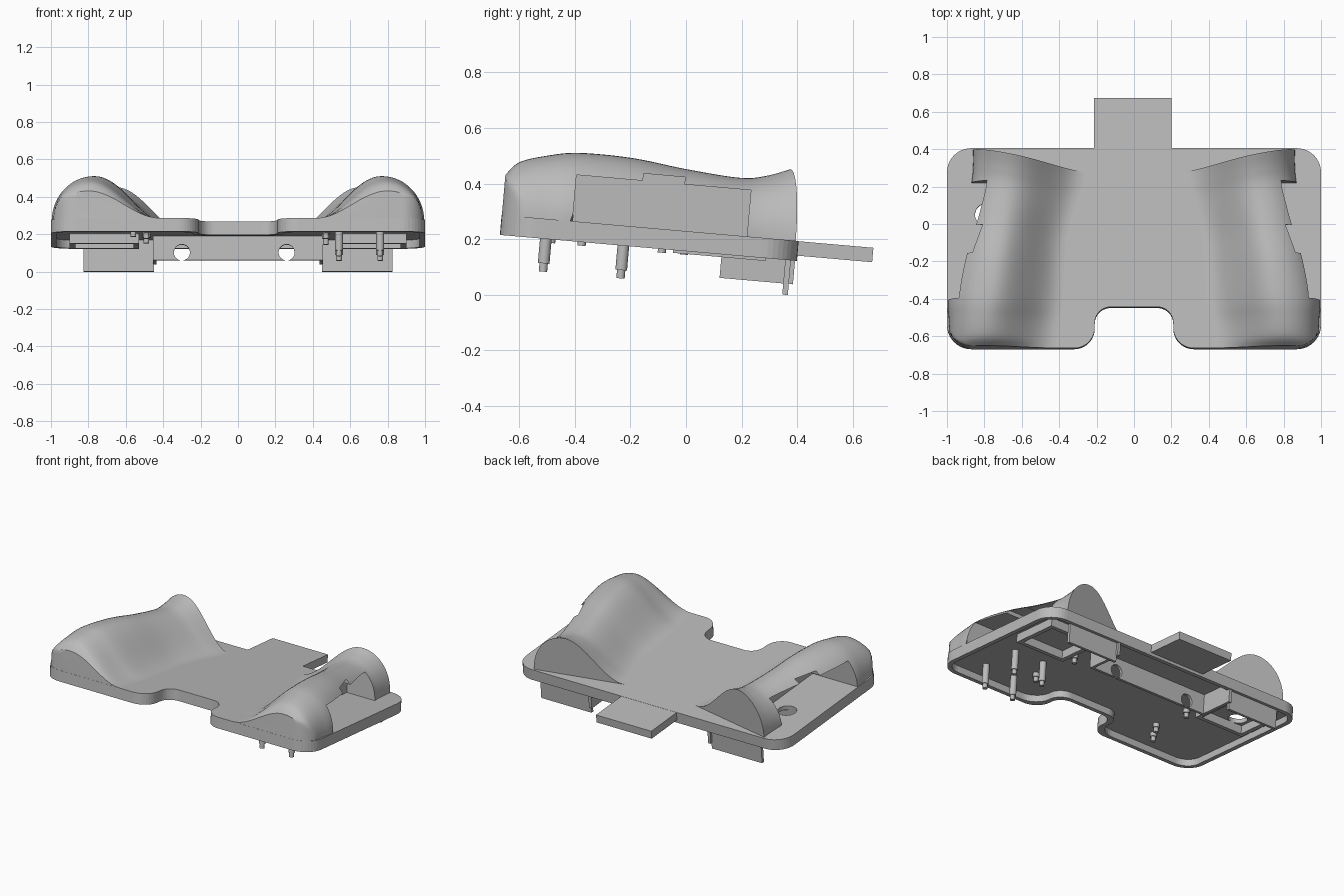
import bpy, bmesh, math
from mathutils import Matrix, Vector

if "Cube" in bpy.data.objects:
    bpy.data.objects.remove(bpy.data.objects["Cube"])

TILT = Matrix.Rotation(math.radians(-5), 4, 'X')
BASE, TOP, CEIL = 0.156, 0.228, 0.2
FRONT, BACK = -0.686, 0.387

grey = bpy.data.materials.new("plain_grey")
grey.use_nodes = True
grey.diffuse_color = (0.5, 0.5, 0.5, 1)
grey.node_tree.nodes["Principled BSDF"].inputs["Base Color"].default_value = grey.diffuse_color


def make(name, bm):
    bmesh.ops.recalc_face_normals(bm, faces=bm.faces)
    mesh = bpy.data.meshes.new(name)
    bm.to_mesh(mesh)
    bm.free()
    mesh.materials.append(grey)
    ob = bpy.data.objects.new(name, mesh)
    bpy.context.collection.objects.link(ob)
    return ob


def box(name, x, y, z):
    bm = bmesh.new()
    bmesh.ops.create_cube(bm, size=1)
    for v in bm.verts:
        v.co = [r[0] + (c + 0.5) * (r[1] - r[0]) for c, r in zip(v.co, (x, y, z))]
    return make(name, bm)


def rod(name, centre, radius, length, axis='Z'):
    bm = bmesh.new()
    bmesh.ops.create_cone(bm, cap_ends=True, segments=32, radius1=radius, radius2=radius, depth=length)
    if axis == 'Y':
        bm.transform(Matrix.Rotation(math.pi / 2, 4, 'X'))
    bm.transform(Matrix.Translation(centre))
    return make(name, bm)


def prism(name, outline, low, high):
    bm = bmesh.new()
    face = bm.faces.new([bm.verts.new((p.x, p.y, low)) for p in outline])
    new = bmesh.ops.extrude_face_region(bm, geom=[face])["geom"]
    bmesh.ops.translate(bm, vec=(0, 0, high - low), verts=[g for g in new if isinstance(g, bmesh.types.BMVert)])
    return make(name, bm)


def select(ob):
    bpy.ops.object.select_all(action='DESELECT')
    ob.select_set(True)
    bpy.context.view_layer.objects.active = ob


def cut(ob, *cutters):
    select(ob)
    for c in cutters:
        c.hide_render = True
        m = ob.modifiers.new("cut", 'BOOLEAN')
        m.operation, m.solver, m.object = 'DIFFERENCE', 'EXACT', c
        bpy.ops.object.modifier_apply(modifier=m.name)
        bpy.data.objects.remove(c)


def fillet(corners, steps=10):
    """Round each (x, y, radius) corner of a closed outline."""
    pts, n = [], len(corners)
    for i, (x, y, r) in enumerate(corners):
        p = Vector((x, y))
        a = (Vector(corners[i - 1][:2]) - p).normalized()
        b = (Vector(corners[(i + 1) % n][:2]) - p).normalized()
        mid = p + (a + b) * r
        for k in range(steps + 1):
            ang = math.pi / 2 * k / steps
            pts.append(mid - b * r * math.cos(ang) - a * r * math.sin(ang))
    return pts


def body_outline(inset, radii):
    r1, r2, r3 = radii
    half = [(1 - inset, BACK - inset, r1), (1 - inset, FRONT + inset, r1),
            (0.21 + inset, FRONT + inset, r2), (0.21 + inset, -0.465 + inset, r3)]
    return fillet(half + [(-x, y, r) for x, y, r in reversed(half)])


# Tray-like body, hollow from below
plate = prism("body_plate", body_outline(0, (0.13, 0.11, 0.085)), BASE, TOP)
cut(plate, prism("hollow", body_outline(0.03, (0.1, 0.12, 0.09)), 0.05, CEIL),
    rod("round_hole", (-0.79, 0.03, TOP), 0.06, 0.2))
box("rear_tongue", (-0.213, 0.2), (0.36, 0.657), (0.175, TOP - 0.001))

# Grip sections: y, crest height, crest x, outer radius, inner width
GRIP = [(FRONT, 0.145, 0.80, 0.185, 0.38), (-0.64, 0.195, 0.795, 0.19, 0.38),
        (-0.54, 0.228, 0.785, 0.205, 0.38), (-0.43, 0.247, 0.765, 0.23, 0.38),
        (-0.24, 0.245, 0.735, 0.225, 0.36), (-0.04, 0.222, 0.70, 0.21, 0.34),
        (0.16, 0.208, 0.67, 0.2, 0.36), (0.26, 0.225, 0.66, 0.2, 0.38),
        (0.34, 0.255, 0.655, 0.205, 0.39)]


def section(t):
    """Smoothly interpolated grip section at t in 0..1."""
    f = t * (len(GRIP) - 1)
    i = min(int(f), len(GRIP) - 2)
    u = f - i
    a, b, c, d = (GRIP[max(0, min(len(GRIP) - 1, i + k))] for k in (-1, 0, 1, 2))
    return [q + 0.5 * u * (r - p + u * (2 * p - 5 * q + 4 * r - s + u * (3 * (q - r) + s - p)))
            for p, q, r, s in zip(a, b, c, d)]


def grip(name, side):
    bm = bmesh.new()
    rows = []
    for j in range(49):
        y, h, c, ro, w = section(j / 48)
        along = (y - FRONT) / (GRIP[-1][0] - FRONT)
        pts = [(c + ro, CEIL)]
        for k in range(15):
            a = math.pi / 2 * k / 14
            pts.append((c + ro * math.cos(a), TOP + h * math.sin(a)))
        for k in range(1, 19):
            pts.append((c - w * k / 18, TOP + h * (0.5 + 0.5 * math.cos(math.pi * k / 18))))
        pts.append((c - w, CEIL))
        row = []
        for x, z in pts:
            end = 0.375 - 0.2 * (0.86 - x)
            yy = FRONT + 0.001 + along * (end - FRONT)
            # stay inside the rounded front corner
            dip = max(0, FRONT + 0.13 - yy)
            x = min(x, 0.865 + math.sqrt(max(0, 0.13 ** 2 - dip ** 2)))
            row.append(bm.verts.new((side * x, yy, z)))
        rows.append(row)
    n = len(rows[0])
    for r, s in zip(rows, rows[1:]):
        for k in range(n):
            m = (k + 1) % n
            bm.faces.new((r[k], r[m], s[m], s[k]))
    bm.faces.new(rows[0])
    bm.faces.new(rows[-1])
    ob = make(name, bm)
    xs = sorted((side * 0.66, side * 1.1))
    cut(ob, box("side_recess", xs, (-0.43, 0.2), (0.1, 0.395)),
        box("recess_step", xs, (-0.19, -0.04), (0.11, 0.421)))
    select(ob)
    bpy.ops.object.shade_smooth_by_angle(angle=math.radians(35))


# Parts that repeat on both sides
for side, label in ((1, "left"), (-1, "right")):
    def span(a, b):
        return sorted((side * a, side * b))
    grip(label + "_grip", side)
    box(label + "_rear_panel", span(0.45, 0.825), (0.345, 0.365), (0.031, CEIL + 0.01))
    box(label + "_bracket_end", span(0.435, 0.455), (0.115, 0.38), (0.071, CEIL + 0.01))
    tray = box(label + "_tray_frame", span(0.53, 0.9), (-0.06, 0.275), (0.146, CEIL + 0.005))
    cut(tray, box("tray_opening", span(0.56, 0.87), (-0.03, 0.245), (0.1, 0.3)))

# Cross wall with two round openings
wall = box("bracket_wall", (-0.45, 0.45), (0.115, 0.135), (0.071, CEIL + 0.01))
cut(wall, *[rod("opening", (x, 0.12, 0.113), 0.043, 0.2, 'Y') for x in (-0.3, 0.26)])


def post(name, x, y, low):
    stem = rod(name, (x, y, (low + 0.03 + CEIL) / 2), 0.021, CEIL - low - 0.03)
    rod(name + "_tip", (x, y, low + 0.02), 0.015, 0.04)
    select(stem)
    bpy.ops.object.shade_smooth_by_angle(angle=math.radians(35))


# Long and short posts under the body
for x in (0.54, 0.76):
    for y in (-0.52, -0.24):
        post("long_post", x, y, 0.038)
for x, y in ((0.47, -0.39), (0.47, -0.02), (-0.49, -0.39), (-0.49, -0.1), (-0.56, -0.5)):
    post("short_post", x, y, 0.143)

# Lean the whole model forward
for ob in bpy.context.collection.objects:
    if ob.type == 'MESH' and grey.name in ob.data.materials:
        ob.data.transform(TILT)
